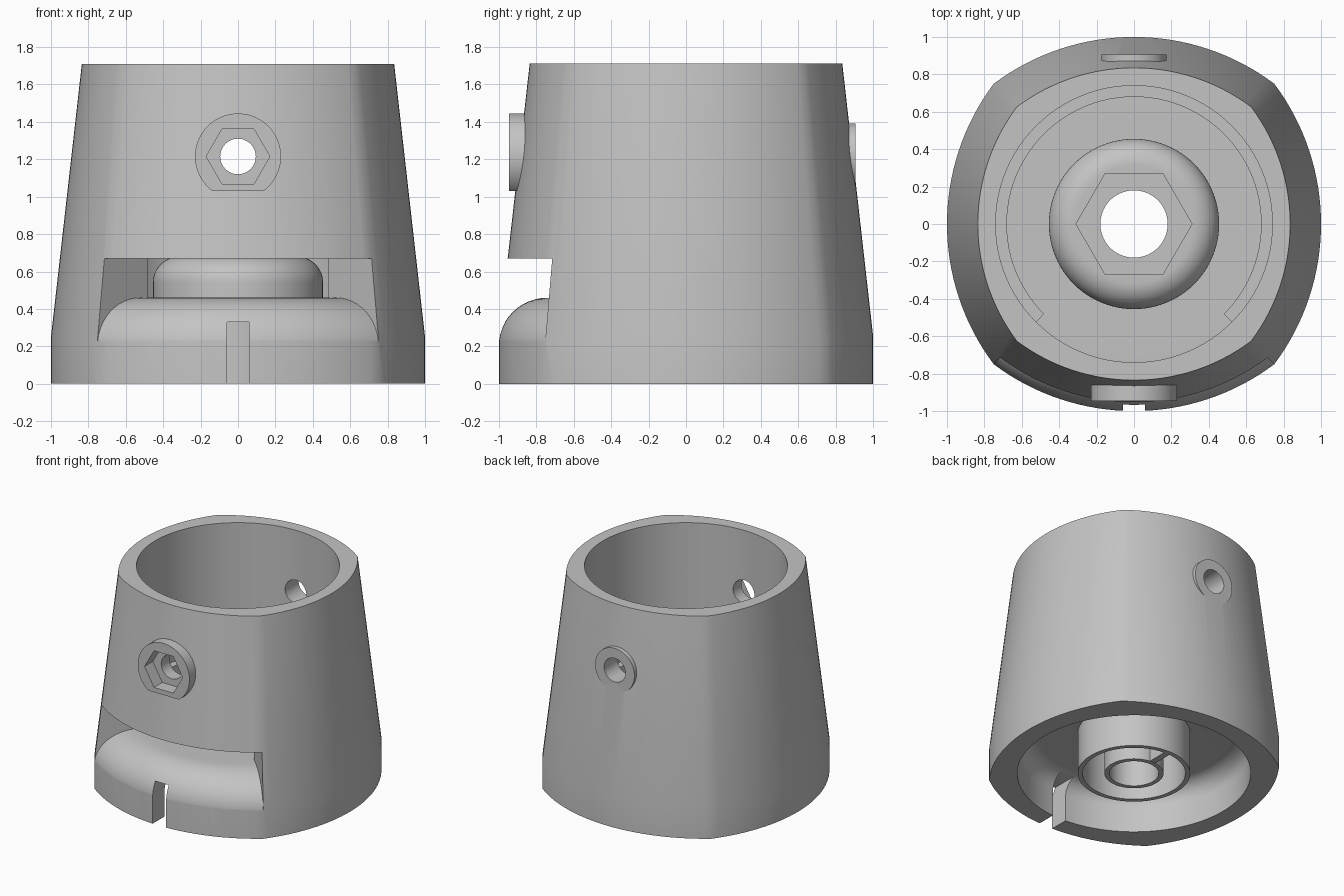
import bpy, bmesh
from math import sin, cos, pi, sqrt, radians

cube = bpy.data.objects.get("Cube")
if cube:
    bpy.data.objects.remove(cube, do_unlink=True)

GREY = (0.55, 0.55, 0.55, 1)
mat = bpy.data.materials.new("plain grey")
mat.use_nodes = True
mat.diffuse_color = GREY
mat.node_tree.nodes["Principled BSDF"].inputs["Base Color"].default_value = GREY


def skin(name, rings, wrap=False):
    """Skin closed rings of points; cap the ends unless they wrap round."""
    bm = bmesh.new()
    rows = [[bm.verts.new(p) for p in ring] for ring in rings]
    n = len(rows[0])
    pairs = list(zip(rows, rows[1:]))
    if wrap:
        pairs.append((rows[-1], rows[0]))
    else:
        bm.faces.new(rows[0])
        bm.faces.new(rows[-1])
    for a, b in pairs:
        for i in range(n):
            j = (i + 1) % n
            bm.faces.new((a[i], a[j], b[j], b[i]))
    bmesh.ops.recalc_face_normals(bm, faces=bm.faces)
    mesh = bpy.data.meshes.new(name)
    bm.to_mesh(mesh)
    bm.free()
    ob = bpy.data.objects.new(name, mesh)
    bpy.context.collection.objects.link(ob)
    mesh.materials.append(mat)
    return ob


def circle(r, n=96):
    return [(r * cos(2 * pi * i / n), r * sin(2 * pi * i / n)) for i in range(n)]


def prism(name, pts, a, b, axis="z", lift=0):
    if axis == "z":
        return skin(name, [[(u, v, w) for u, v in pts] for w in (a, b)])
    return skin(name, [[(u, w, v + lift) for u, v in pts] for w in (a, b)])


def quarter(r0, z0, dr, dz, n=12):
    """Rounded corner from (r0 + dr, z0) to (r0, z0 + dz)."""
    return [(r0 + dr * cos(pi / 2 * i / n), z0 + dz * sin(pi / 2 * i / n))
            for i in range(n + 1)]


def combine(ob, other, operation="DIFFERENCE"):
    mod = ob.modifiers.new("combine", "BOOLEAN")
    mod.object, mod.operation, mod.solver = other, operation, "EXACT"
    bpy.context.view_layer.update()
    dg = bpy.context.evaluated_depsgraph_get()
    mesh = bpy.data.meshes.new_from_object(ob.evaluated_get(dg))
    ob.modifiers.clear()
    ob.data = mesh
    bpy.data.objects.remove(other, do_unlink=True)


def finish(ob):
    ob.data.shade_smooth()
    ob.data.set_sharp_from_angle(angle=radians(28))


def outline(angle):
    """Radius of the bulged square at an angle."""
    a = (angle + pi / 4) % (pi / 2) - pi / 4
    return -0.25 * cos(a) + sqrt(1.25 ** 2 - (0.25 * sin(a)) ** 2)


# Tapered bulged-square shell
STEPS = 128
angles = [pi / 4 + 2 * pi * i / STEPS for i in range(STEPS)]
body = skin("body", [[(s * outline(a) * cos(a), s * outline(a) * sin(a), z)
                      for a in angles]
                     for s, z in ((1, 0), (1, 0.25), (0.835, 1.71))])

# Bosses for the cross bolt
BOLT_Z = 1.215
flat_disc = [(x, max(z, -0.185)) for x, z in circle(0.23)]
combine(body, prism("front_boss", flat_disc, -0.945, -0.78, "y", BOLT_Z), "UNION")
combine(body, prism("back_boss", circle(0.175), 0.78, 0.905, "y", BOLT_Z), "UNION")

# Stepped bore from the top, and the seat for the hub
combine(body, prism("upper_bore", circle(0.74), 0.67, 2))
combine(body, prism("lower_bore", circle(0.68), 0.46, 0.8))
combine(body, prism("hub_seat", circle(0.40), -0.1, 0.6))

# Front window with a rounded sill
rings = []
for i in range(STEPS // 4 + 1):
    a = -3 * pi / 4 + 2 * pi * i / STEPS
    sill = quarter(0.74, 0.2, outline(a) + 0.002 - 0.74, 0.26)
    profile = [(0.6, 0.67), (1.4, 0.67), (1.4, 0.2)] + sill + [(0.6, 0.46)]
    rings.append([(r * cos(a), r * sin(a), z) for r, z in profile])
combine(body, skin("window", rings))

# Hollow underside with a rounded ceiling
hollow = [(0.85, -0.1)] + quarter(0.71, 0.2, 0.14, 0.14)
combine(body, skin("hollow", [[(x, y, z) for x, y in circle(r)] for r, z in hollow]))

# Drain slot in the front skirt
slot = [(-0.06, -0.1), (0.06, -0.1), (0.06, 0.33), (-0.06, 0.33)]
combine(body, prism("slot", slot, -1.2, -0.75, "y"))

# Cross bolt hole and nut pocket
combine(body, prism("bolt_hole", circle(0.095, 48), -1.2, 1.2, "y", BOLT_Z))
combine(body, prism("nut_pocket", circle(0.17, 6), -1.2, -0.84, "y", BOLT_Z))
finish(body)

# Central hub: rounded top, double-walled sleeve below
profile = [(0.18, 0), (0.215, 0), (0.215, 0.4), (0.375, 0.4), (0.375, 0),
           (0.41, 0), (0.41, 0.45), (0.455, 0.45)]
profile += quarter(0.315, 0.54, 0.14, 0.14) + [(0.18, 0.68)]
hub = skin("hub", [[(r * x, r * y, z) for r, z in profile]
                   for x, y in circle(1)], wrap=True)
combine(hub, prism("hub_nut_pocket", circle(0.31, 6), 0.5, 0.9))
finish(hub)

# Rib joining the sleeve walls
rib = [(-0.025, 0.2), (0.025, 0.2), (0.025, 0.39), (-0.025, 0.39)]
prism("sleeve_rib", rib, 0.002, 0.41)
